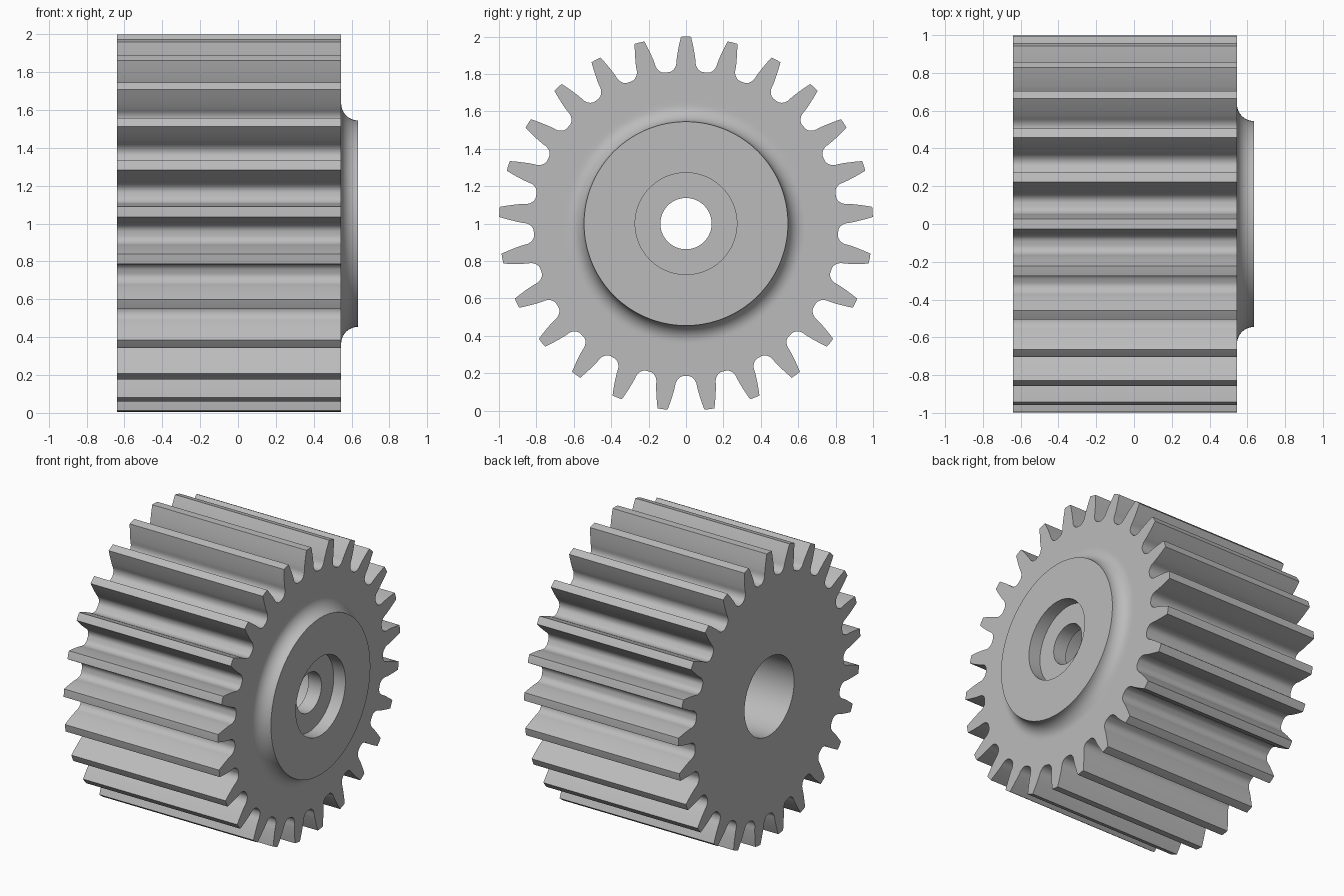
import bpy, bmesh
from math import sin, cos, pi, atan2, hypot
from mathutils import Vector

cube = bpy.data.objects.get("Cube")
if cube:
    bpy.data.objects.remove(cube)

TEETH = 25
PITCH = 2 * pi / TEETH
BACK, FACE, HUB = -0.64, 0.545, 0.635      # positions along the axle
ROOT, BORE, PIN = 0.815, 0.272, 0.137      # radii
FILLET = HUB - FACE

steel = bpy.data.materials.new("steel grey")
steel.use_nodes = True
steel.diffuse_color = (0.5, 0.5, 0.5, 1)
steel.node_tree.nodes["Principled BSDF"].inputs["Base Color"].default_value = (0.5, 0.5, 0.5, 1)


def half_tooth():
    """One flank as (angle, radius), from the tip centre to the gullet centre."""
    pts = [(0.0, 1.0), (0.027, 0.999), (0.035, 0.965), (0.042, 0.93), (0.048, 0.895), (0.051, 0.87)]
    flank = [(atan2(w, r), hypot(w, r)) for w, r in pts]
    # elliptical root fillet
    a0, r0 = flank[-1]
    a1 = PITCH / 2 - 0.012
    for k in range(1, 9):
        t = k / 8 * pi / 2
        flank.append((a1 - (a1 - a0) * cos(t), r0 - (r0 - ROOT) * sin(t)))
    return flank + [(PITCH / 2, ROOT)]


# Gear outline, mirrored about each tooth and repeated
half = half_tooth()
tooth = [(-a, r) for a, r in reversed(half[1:-1])] + half
outline = [(i * PITCH + a, r) for i in range(TEETH) for a, r in tooth]


def ring(bm, x, radius=None):
    """Ring of vertices around the axle: gear outline, or a circle if radius is given."""
    return [bm.verts.new((x, sin(a) * (radius or r), 1 + cos(a) * (radius or r)))
            for a, r in outline]


bm = bmesh.new()
rings = [ring(bm, BACK), ring(bm, FACE)]
# Filleted hub
hub_r = 0.545
rings.append(ring(bm, FACE, hub_r + FILLET + 0.02))
for k in range(11):
    t = k / 10 * pi / 2
    rings.append(ring(bm, HUB - FILLET * cos(t), hub_r + FILLET * (1 - sin(t))))
# Counterbore, pin hole and deep rear bore
for x, r in [(HUB, BORE), (FACE, BORE), (FACE, PIN), (FACE - 0.1, PIN), (FACE - 0.1, BORE), (BACK, BORE)]:
    rings.append(ring(bm, x, r))

# Skin neighbouring rings into one closed solid
n = len(outline)
for j, a in enumerate(rings):
    b = rings[(j + 1) % len(rings)]
    for i in range(n):
        k = (i + 1) % n
        bm.faces.new((a[i], a[k], b[k], b[i]))
bmesh.ops.recalc_face_normals(bm, faces=bm.faces)

mesh = bpy.data.meshes.new("spur_gear")
bm.to_mesh(mesh)
bm.free()
mesh.materials.append(steel)
gear = bpy.data.objects.new("spur_gear", mesh)
bpy.context.collection.objects.link(gear)
bpy.ops.object.select_all(action="DESELECT")
gear.select_set(True)
bpy.context.view_layer.objects.active = gear
bpy.ops.object.shade_smooth_by_angle(angle=0.6)
